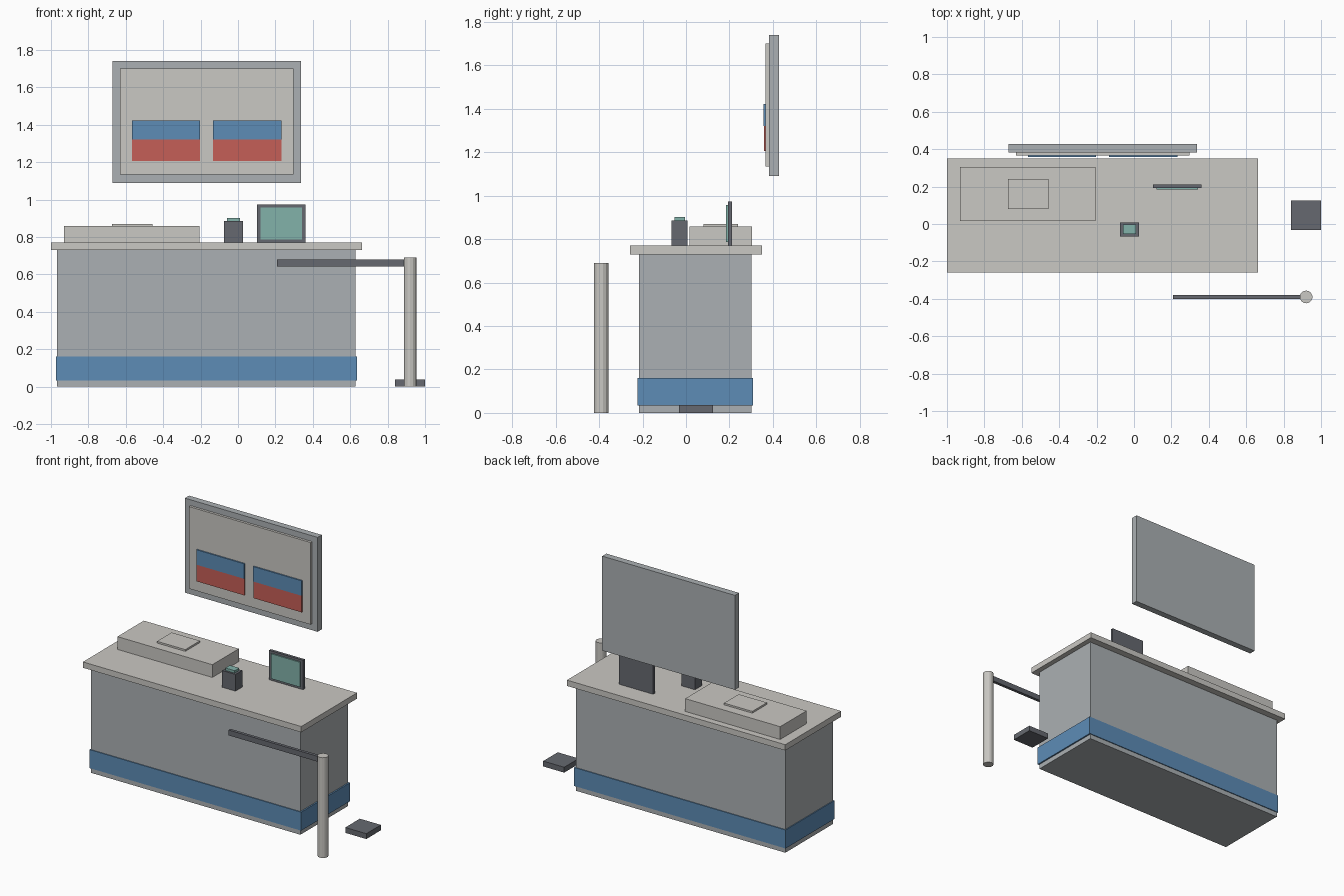
import bpy
from mathutils import Vector

cube = bpy.data.objects.get("Cube")
if cube:
    bpy.data.objects.remove(cube, do_unlink=True)


def material(name, rgb):
    """Flat material from an sRGB colour."""
    lin = [(c / 255 / 12.92 if c < 11 else ((c / 255 + 0.055) / 1.055) ** 2.4) for c in rgb]
    mat = bpy.data.materials.new(name)
    mat.use_nodes = True
    mat.diffuse_color = (*lin, 1)
    mat.node_tree.nodes["Principled BSDF"].inputs["Base Color"].default_value = (*lin, 1)
    return mat


stone = material("pale stone", (202, 200, 195))
grey = material("panel grey", (171, 176, 179))
blue = material("blue", (93, 140, 182))
red = material("red", (197, 95, 87))
teal = material("screen teal", (130, 178, 170))
dark = material("dark grey", (102, 105, 112))


def box(name, mat, x, y, z):
    """Box given by its low and high limits on each axis."""
    lo, hi = (Vector(v) for v in zip(x, y, z))
    bpy.ops.mesh.primitive_cube_add(size=1, location=(lo + hi) / 2)
    ob = bpy.context.object
    ob.name = name
    ob.scale = hi - lo
    bpy.ops.object.transform_apply(location=False, rotation=False, scale=True)
    ob.data.materials.append(mat)
    return ob


# Counter
box("counter_body", grey, (-0.968, 0.627), (-0.217, 0.302), (0, 0.735))
box("counter_band", blue, (-0.974, 0.637), (-0.223, 0.308), (0.033, 0.16))
box("counter_top", stone, (-1, 0.662), (-0.258, 0.349), (0.73, 0.77))

# Raised case with a plate on its lid
box("case", stone, (-0.93, -0.207), (0.017, 0.304), (0.77, 0.858))
box("case_plate", stone, (-0.673, -0.458), (0.081, 0.24), (0.858, 0.87))

# Card reader
box("reader_body", dark, (-0.074, 0.027), (-0.066, 0.008), (0.77, 0.885))
box("reader_screen", teal, (-0.059, 0.012), (-0.053, -0.004), (0.885, 0.902))

# Monitor
box("monitor_frame", dark, (0.102, 0.36), (0.193, 0.212), (0.77, 0.973))
box("monitor_screen", teal, (0.121, 0.341), (0.185, 0.193), (0.786, 0.957))

# Hanging board with two two-coloured panels
box("board_back", grey, (-0.672, 0.338), (0.383, 0.428), (1.09, 1.74))
box("board_face", stone, (-0.63, 0.296), (0.366, 0.383), (1.135, 1.7))
for side, x in (("right", (-0.567, -0.203)), ("left", (-0.134, 0.233))):
    box(side + "_panel_upper", blue, x, (0.357, 0.366), (1.32, 1.423))
    box(side + "_panel_lower", red, x, (0.359, 0.366), (1.205, 1.32))

# Barrier post, arm and separate floor plate
bpy.ops.mesh.primitive_cylinder_add(vertices=14, radius=0.034, depth=0.69,
                                    location=(0.92, -0.39, 0.345))
post = bpy.context.object
post.name = "barrier_post"
post.data.materials.append(stone)
box("barrier_arm", dark, (0.208, 0.92), (-0.4, -0.379), (0.642, 0.679))
box("floor_plate", dark, (0.84, 1), (-0.033, 0.125), (0, 0.037))
